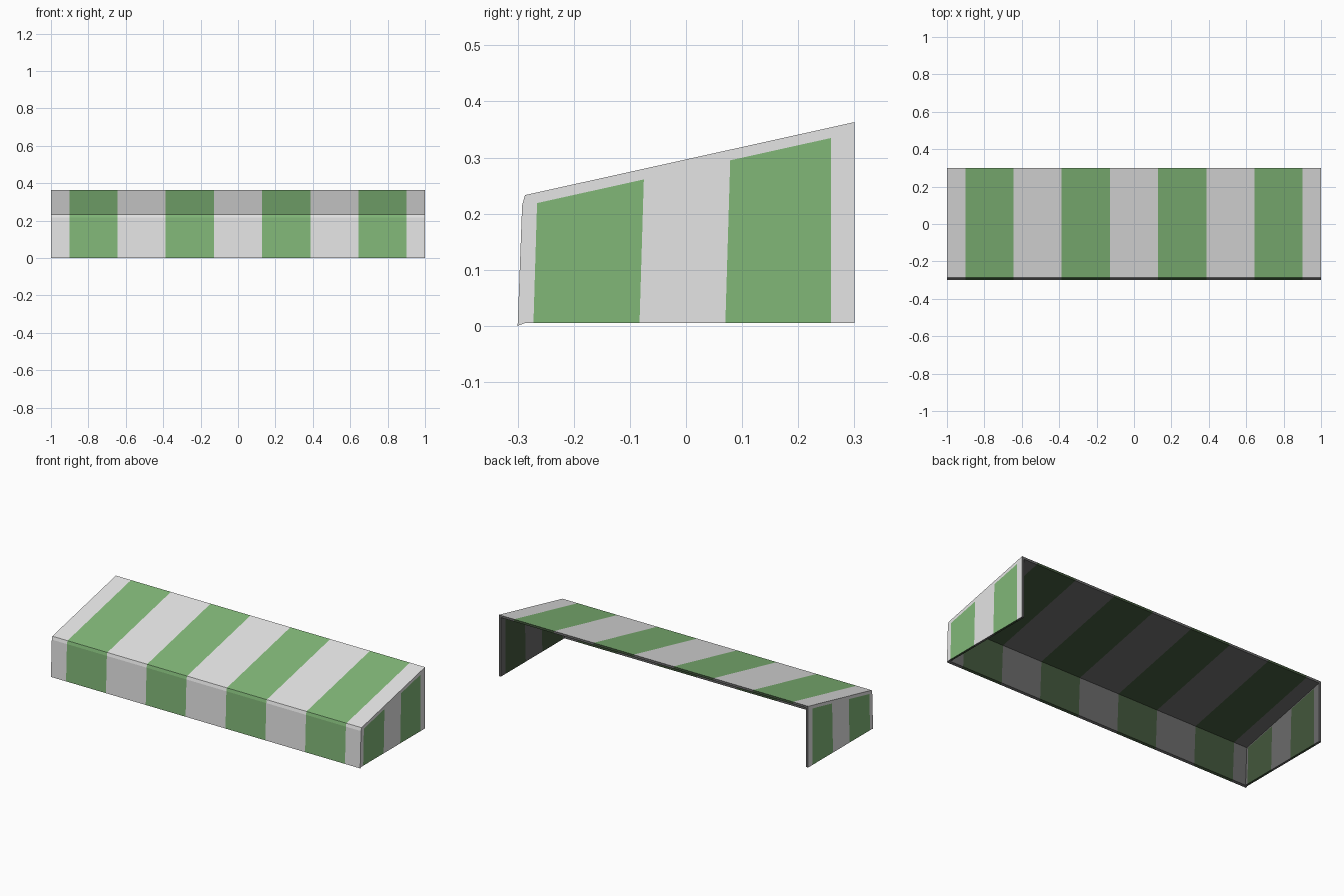
import bpy, bmesh
from mathutils import Vector

if "Cube" in bpy.data.objects:
    bpy.data.objects.remove(bpy.data.objects["Cube"])

T = 0.013                      # sheet thickness
SLOPE = (0.363 - 0.233) / 0.587


def roof(y):
    """Height of the outer roof line."""
    return 0.363 + (y - 0.3) * SLOPE


def material(name, rgb):
    m = bpy.data.materials.new(name)
    m.diffuse_color = (*rgb, 1)
    m.use_nodes = True
    m.node_tree.nodes["Principled BSDF"].inputs["Base Color"].default_value = m.diffuse_color
    return m


# Outer cloth colours, then the darker lining of the same stripes
MATERIALS = [material("light grey cloth", (0.78, 0.78, 0.78)),
             material("green cloth", (0.22, 0.475, 0.187)),
             material("dark grey lining", (0.145, 0.145, 0.145)),
             material("dark green lining", (0.055, 0.095, 0.045))]


def prism(name, profile, x0, x1, cuts, is_green, is_outer):
    """Extrude a (y, z) profile along x, cut it by planes, colour by rules."""
    bm = bmesh.new()
    face = bm.faces.new([bm.verts.new((x0, y, z)) for y, z in profile])
    ext = bmesh.ops.extrude_face_region(bm, geom=[face])
    verts = [g for g in ext["geom"] if isinstance(g, bmesh.types.BMVert)]
    bmesh.ops.translate(bm, verts=verts, vec=(x1 - x0, 0, 0))
    for co, no in cuts:
        geom = bm.verts[:] + bm.edges[:] + bm.faces[:]
        bmesh.ops.bisect_plane(bm, geom=geom, dist=1e-6, plane_co=co, plane_no=no)
    bmesh.ops.recalc_face_normals(bm, faces=bm.faces[:])
    bm.normal_update()
    for f in bm.faces:
        p = f.calc_center_median()
        f.material_index = int(is_green(p)) + (0 if is_outer(p, f.normal) else 2)
    me = bpy.data.meshes.new(name)
    bm.to_mesh(me)
    bm.free()
    for m in MATERIALS:
        me.materials.append(m)
    ob = bpy.data.objects.new(name, me)
    bpy.context.collection.objects.link(ob)
    return ob


def end_face(p, n):
    """Face looking outwards along x."""
    return n.x * p.x > 0.5


# Roof and front flap: one bent sheet with four green stripes
CENTRES = [-0.773, -0.258, 0.258, 0.773]
HALF = 0.129
canopy_profile = [(-0.3, 0), (-0.292, 0.215), (-0.287, 0.233), (0.3, 0.363),
                  (0.3, roof(0.3) - T), (-0.277, roof(-0.277) - T), (-0.287, 0.005)]
canopy_cuts = [(Vector((c + s * HALF, 0, 0)), Vector((1, 0, 0)))
               for c in CENTRES for s in (-1, 1)]
prism("striped_canopy", canopy_profile, -1, 1, canopy_cuts,
      lambda p: any(abs(p.x - c) < HALF for c in CENTRES),
      lambda p, n: n.z > 0.01 or end_face(p, n))

# Side flaps: sheets closing both ends, each with two green panels
LEAN = 0.03
EDGES = [-0.272, -0.083, 0.07, 0.258]
TOP = 0.019                    # gap between green panels and roof line
side_profile = [(-0.287, 0.005), (0.3, 0.005),
                (0.3, roof(0.3) - T), (-0.277, roof(-0.277) - T)]
side_cuts = [(Vector((0, y, 0)), Vector((0, 1, -LEAN if y < 0.2 else 0))) for y in EDGES]
side_cuts.append((Vector((0, 0.3, roof(0.3) - TOP)), Vector((0, -SLOPE, 1))))


def side_green(p):
    y = p.y - LEAN * p.z
    in_panel = EDGES[0] < y < EDGES[1] or EDGES[2] < y < EDGES[3] - 0.005
    return in_panel and p.z < roof(p.y) - TOP


for label, x0, x1 in (("left", -1, -1 + T), ("right", 1 - T, 1)):
    prism(label + "_side_flap", side_profile, x0, x1, side_cuts, side_green, end_face)
